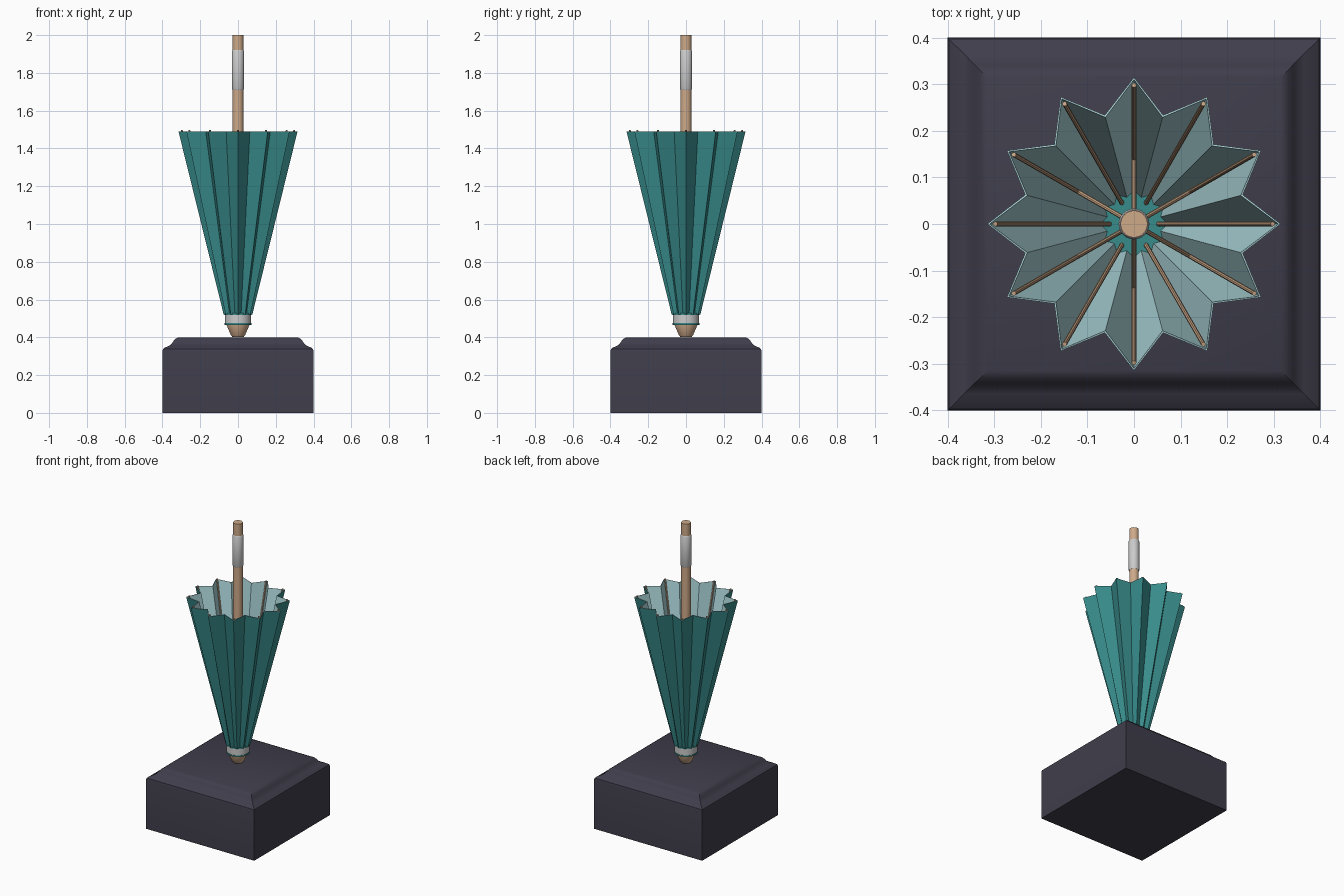
import bpy, bmesh
from math import sin, cos, pi, radians, sqrt
from mathutils import Vector

if "Cube" in bpy.data.objects:
    bpy.data.objects.remove(bpy.data.objects["Cube"])


def mat(name, rgb):
    m = bpy.data.materials.new(name)
    m.diffuse_color = (*rgb, 1)
    m.use_nodes = True
    m.node_tree.nodes["Principled BSDF"].inputs["Base Color"].default_value = m.diffuse_color
    return m


WOOD = mat("wood", (0.62, 0.40, 0.25))
STONE = mat("dark_stone", (0.05, 0.047, 0.07))
PALE = mat("pale_cloth", (0.42, 0.68, 0.71))
TEAL = mat("teal_cloth", (0.04, 0.26, 0.26))


def finish(name, bm, mats=(), smooth=True):
    bmesh.ops.recalc_face_normals(bm, faces=bm.faces)
    me = bpy.data.meshes.new(name)
    bm.to_mesh(me)
    bm.free()
    for m in mats:
        me.materials.append(m)
    if smooth:
        me.shade_smooth()
        me.set_sharp_from_angle(angle=radians(30))
    ob = bpy.data.objects.new(name, me)
    bpy.context.collection.objects.link(ob)
    return ob


def lathe(name, profile, n=24, mats=(), turn=0.0, scale=1.0):
    """Capped solid from (radius, z) points, n sides."""
    bm = bmesh.new()
    rings = [[bm.verts.new((r * scale * cos(turn + 2 * pi * i / n),
                            r * scale * sin(turn + 2 * pi * i / n), z))
              for i in range(n)] for r, z in profile]
    for a, b in zip(rings, rings[1:]):
        for i in range(n):
            j = (i + 1) % n
            bm.faces.new((a[i], a[j], b[j], b[i]))
    bm.faces.new(rings[0][::-1])
    bm.faces.new(rings[-1])
    return finish(name, bm, mats)


def bar(name, p, q, radius, m):
    """Thin round rod between two points."""
    p, q = Vector(p), Vector(q)
    bm = bmesh.new()
    bmesh.ops.create_cone(bm, cap_ends=True, segments=8, radius1=radius,
                          radius2=radius, depth=(q - p).length)
    rot = (q - p).to_track_quat('Z', 'Y').to_matrix()
    bmesh.ops.rotate(bm, verts=bm.verts, matrix=rot)
    bmesh.ops.translate(bm, verts=bm.verts, vec=(p + q) / 2)
    return finish(name, bm, (m,))


# square plinth with moulded top edge
lathe("plinth", [(0.4, 0), (0.4, 0.325), (0.397, 0.338), (0.385, 0.347),
                 (0.365, 0.355), (0.352, 0.365), (0.342, 0.38),
                 (0.332, 0.392), (0.315, 0.4)],
      4, (STONE,), pi / 4, sqrt(2))

# shaft, grip, ferrule and collar
lathe("shaft", [(0.029, 0.45), (0.029, 2.0)], 24, (WOOD,))
lathe("grip", [(0.030, 1.71), (0.033, 1.716), (0.033, 1.914), (0.030, 1.92)])
lathe("ferrule", [(0.03, 0.402), (0.038, 0.412), (0.062, 0.468),
                  (0.062, 0.48)], 24, (WOOD,))
lathe("collar", [(0.069, 0.473), (0.069, 0.519)])
for i, z in enumerate((0.466, 0.519)):
    lathe(f"collar_trim_{i}", [(0.071, z), (0.071, z + 0.009)], 24, (TEAL,))

# pleated canopy: pale outside, teal lining
N = 12
bm = bmesh.new()
rows = []
for ridge, valley, z in ((0.071, 0.058, 0.522), (0.31, 0.237, 1.49)):
    row = []
    for i in range(2 * N):
        r, a = (valley if i % 2 else ridge), pi * i / N
        row.append(bm.verts.new((r * cos(a), r * sin(a), z)))
    rows.append(row)
for i in range(2 * N):
    j = (i + 1) % (2 * N)
    bm.faces.new((rows[0][i], rows[0][j], rows[1][j], rows[1][i]))
canopy = finish("canopy", bm, (PALE, TEAL), smooth=False)
s = canopy.modifiers.new("lining", 'SOLIDIFY')
s.thickness = 0.005
s.offset = -1
s.material_offset = 1
s.material_offset_rim = 0

# ribs in every ridge, stretchers on every second one
for i in range(N):
    a = 2 * pi * i / N
    c, d = cos(a), sin(a)
    bar(f"rib_{i}", (0.052 * c, 0.052 * d, 0.525),
        (0.298 * c, 0.298 * d, 1.497), 0.005, WOOD)
    if i % 2:
        bar(f"stretcher_{i}", (0.14 * c, 0.14 * d, 0.87),
            (0.02 * c, 0.02 * d, 1.05), 0.005, WOOD)
